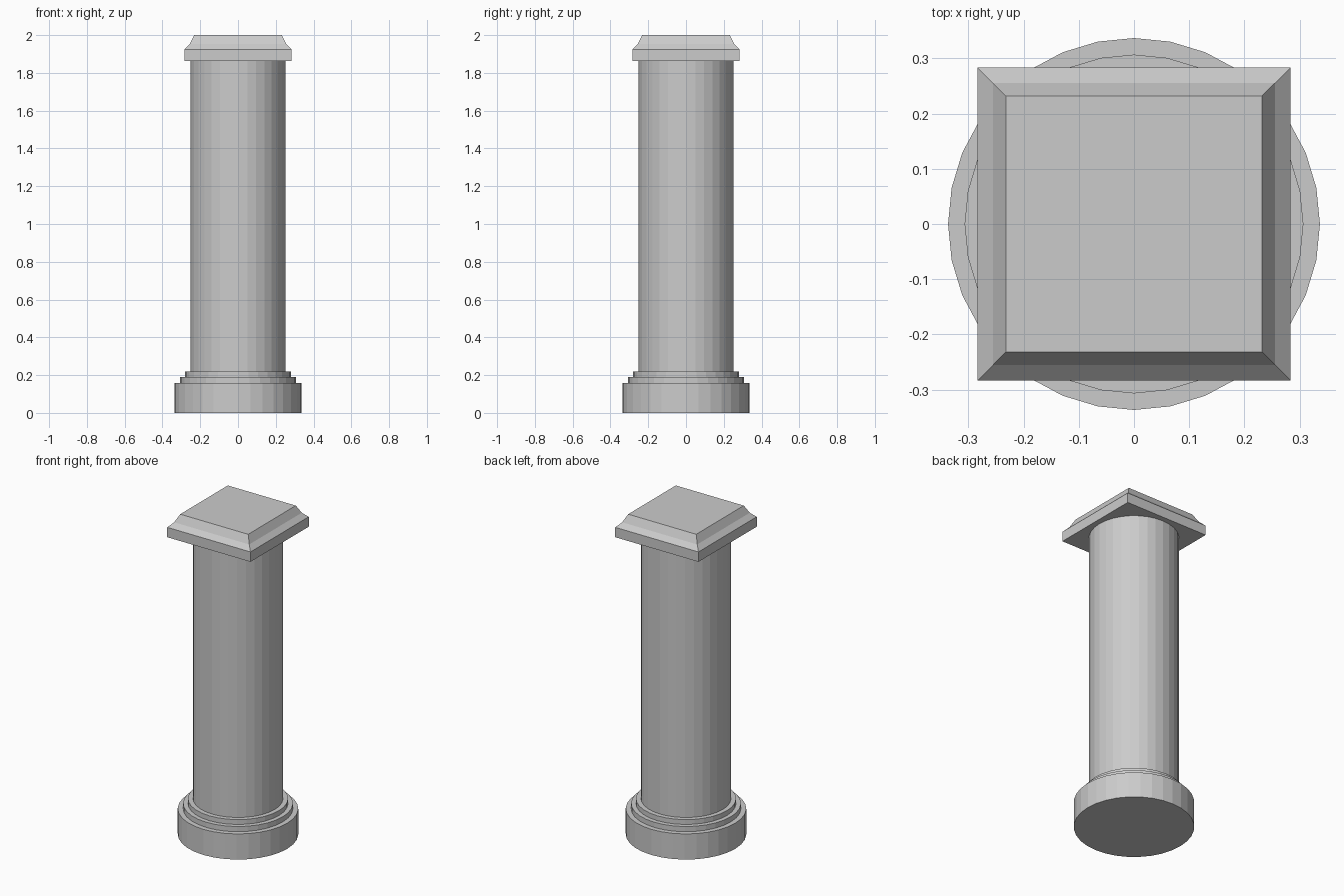
import bpy, bmesh
from math import cos, sin, pi, sqrt

if "Cube" in bpy.data.objects:
    bpy.data.objects.remove(bpy.data.objects["Cube"])


def stack(name, profile, sides, turn=0.0):
    """Closed solid of flat-sided rings; profile is (radius, z) from bottom to top."""
    bm = bmesh.new()
    rings = [[bm.verts.new((r * cos(turn + 2 * pi * i / sides),
                            r * sin(turn + 2 * pi * i / sides), z))
              for i in range(sides)] for r, z in profile]
    for low, high in zip(rings, rings[1:]):
        for i in range(sides):
            j = (i + 1) % sides
            bm.faces.new((low[i], low[j], high[j], high[i]))
    bm.faces.new(rings[0][::-1])
    bm.faces.new(rings[-1])
    mesh = bpy.data.meshes.new(name)
    bm.to_mesh(mesh)
    bm.free()
    obj = bpy.data.objects.new(name, mesh)
    bpy.context.collection.objects.link(obj)
    return obj


# Round stepped base
stack("base", [(0.337, 0), (0.337, 0.158), (0.307, 0.158), (0.307, 0.19),
               (0.28, 0.19), (0.28, 0.22)], 32)

# Plain round shaft
stack("shaft", [(0.252, 0.22), (0.252, 1.864)], 32)

# Square cap with a two-step concave slope
cap = [(0.284, 1.864), (0.284, 1.925), (0.256, 1.953), (0.232, 2.0)]
stack("cap", [(h * sqrt(2), z) for h, z in cap], 4, pi / 4)
